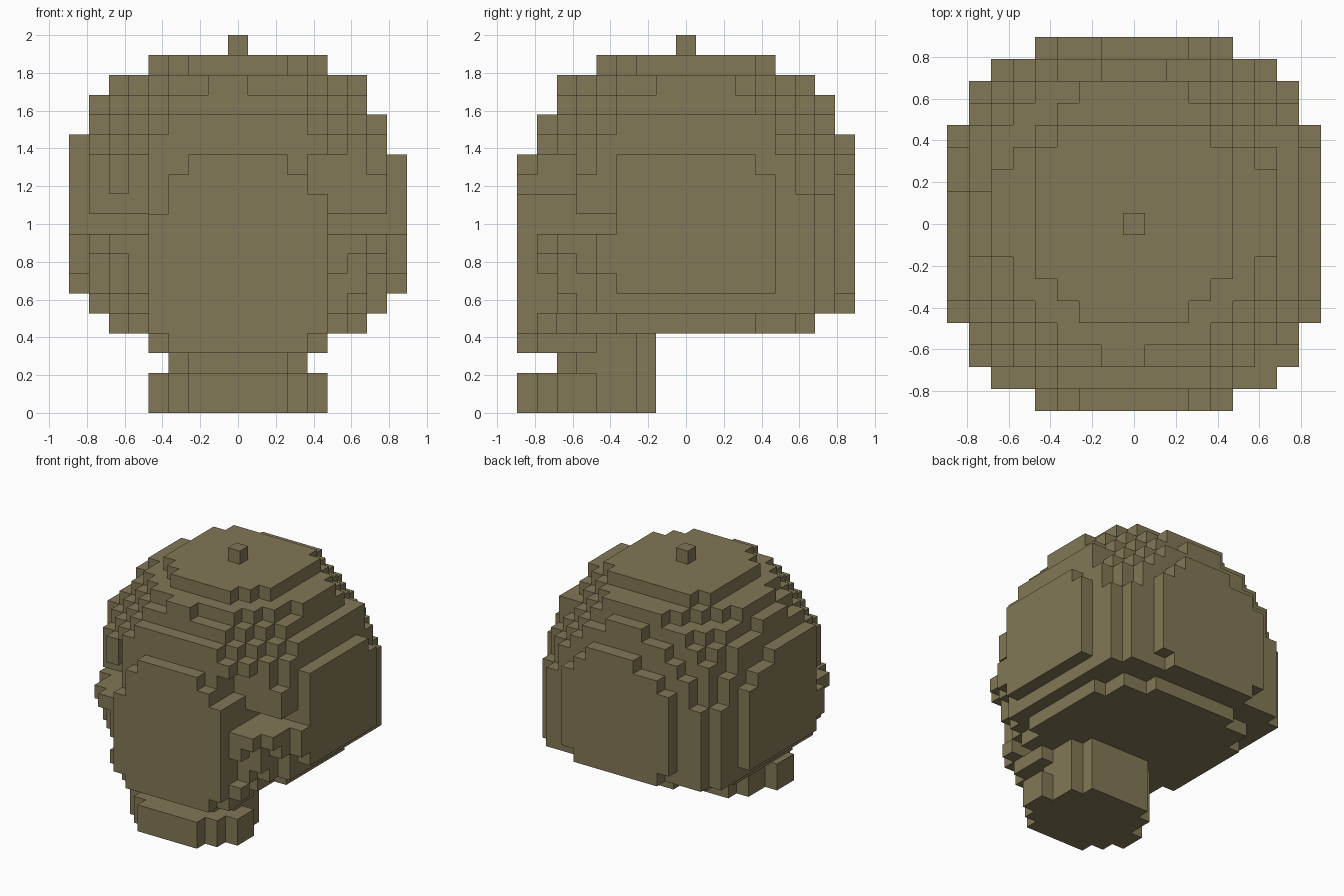
import bpy, bmesh
from mathutils import Vector

if "Cube" in bpy.data.objects:
    bpy.data.objects.remove(bpy.data.objects["Cube"])

V = 2 / 19  # block size; the model is 17 x 17 x 19 blocks

stone = bpy.data.materials.new("olive_brown")
stone.diffuse_color = (0.225, 0.188, 0.092, 1)
stone.use_nodes = True
stone.node_tree.nodes["Principled BSDF"].inputs["Base Color"].default_value = stone.diffuse_color


def box(i0, i1, j0, j1, k0, k1):
    """Cells in an inclusive block range."""
    return {(i, j, k) for i in range(i0, i1 + 1)
            for j in range(j0, j1 + 1) for k in range(k0, k1 + 1)}


def rows(widths, k0, k1):
    """Mirrored slab: half width for each depth row."""
    cells = set()
    for j, w in widths.items():
        cells |= box(-w, w, j, j, k0, k1)
    return cells


# Rounded core: domed above, straight sided below at the back
skull = set()
for i, j, k in box(-7, 7, -7, 7, 5, 16):
    limit = 85.5 + j / 4 - i / 4 + (5 if k == 8 and j < 0 else 0)
    rise = 0 if k < 9 and j > -4 else k - 9
    if i * i + j * j + rise ** 2 <= limit:
        skull.add((i, j, k))

# Back corner columns
for s in (-1, 1):
    skull |= {(s * a, b, k) for a, b in ((7, 6), (6, 7)) for k in range(5, 11)}
    skull.add((s * 7, 4, 14))

# Crown and the raised strips below it
skull |= box(-4, 4, -2, 3, 17, 17) | box(-3, 3, -3, 4, 17, 17)
skull |= box(-2, 2, -4, 4, 17, 17)
skull |= box(-6, 6, -1, 2, 16, 16) | box(-2, 2, 5, 6, 16, 16)
skull |= box(-1, 0, -6, -5, 16, 16)

# Side plates
for s in (-8, 8):
    skull |= box(s, s, -3, 3, 6, 12) | box(s, s, -3, 4, 6, 11)
    skull |= box(s, s, -4, 4, 7, 8)
skull |= box(-8, -8, -3, 1, 13, 13)

# Back plate
skull |= box(-4, 4, 8, 8, 6, 11) | box(-3, 3, 8, 8, 5, 12)
skull |= box(-1, 2, 8, 8, 13, 13)

# Face plate
skull |= box(-4, 4, -8, -8, 4, 9) | box(-3, 3, -8, -8, 4, 11)
skull |= box(-2, 2, -8, -8, 4, 12) | box(4, 4, -8, -8, 10, 10)

# Temple notches beside the face
skull -= box(5, 8, -8, -6, 9, 12) | box(4, 4, -8, -6, 11, 12)
skull -= box(5, 8, -8, -4, 9, 9) | box(-8, -5, -8, -4, 9, 9)
skull -= box(-5, -5, -8, -6, 9, 12) | box(-6, -6, -8, -6, 9, 10)

# Underside
skull |= {c for c in box(-6, 6, -6, 6, 4, 4) if c[0] ** 2 + c[1] ** 2 <= 50}
skull |= box(-5, 5, -7, -7, 4, 4)

# Upper lip, mouth gap and lower jaw
upper_lip = rows({-8: 3, -7: 4, -6: 4, -5: 4, -4: 3, -3: 3, -2: 2}, 3, 3)
mouth = rows({-6: 2, -5: 3, -4: 3, -3: 3, -2: 2}, 2, 2)
lower_jaw = rows({-8: 2, -7: 3, -6: 4, -5: 4, -4: 3, -3: 3, -2: 2}, 0, 1)

parts = {
    "skull": skull,
    "upper_lip": upper_lip,
    "mouth": mouth,
    "lower_jaw": lower_jaw,
    "top_knob": box(0, 0, 0, 0, 18, 18),
}
solid = set().union(*parts.values())
DIRS = [Vector(d) for d in ((1, 0, 0), (-1, 0, 0), (0, 1, 0),
                            (0, -1, 0), (0, 0, 1), (0, 0, -1))]


def build(name, cells):
    """Mesh only the exposed block sides, then merge flat areas."""
    bm = bmesh.new()
    verts = {}

    def vert(p):
        key = tuple(round(c * 2) for c in p)
        if key not in verts:
            verts[key] = bm.verts.new(p * V)
        return verts[key]

    for cell in cells:
        centre = Vector((cell[0], cell[1], cell[2] + 0.5))
        for d in DIRS:
            if tuple(int(a + b) for a, b in zip(cell, d)) in solid:
                continue
            u = Vector((d.y, d.z, d.x))
            w = d.cross(u)
            bm.faces.new([vert(centre + (d + u * a + w * b) / 2)
                          for a, b in ((-1, -1), (1, -1), (1, 1), (-1, 1))])
    bmesh.ops.dissolve_limit(bm, angle_limit=0.02, verts=bm.verts[:],
                             edges=bm.edges[:])
    mesh = bpy.data.meshes.new(name)
    bm.to_mesh(mesh)
    bm.free()
    mesh.materials.append(stone)
    bpy.context.collection.objects.link(bpy.data.objects.new(name, mesh))


for part_name, part_cells in parts.items():
    build(part_name, part_cells)
